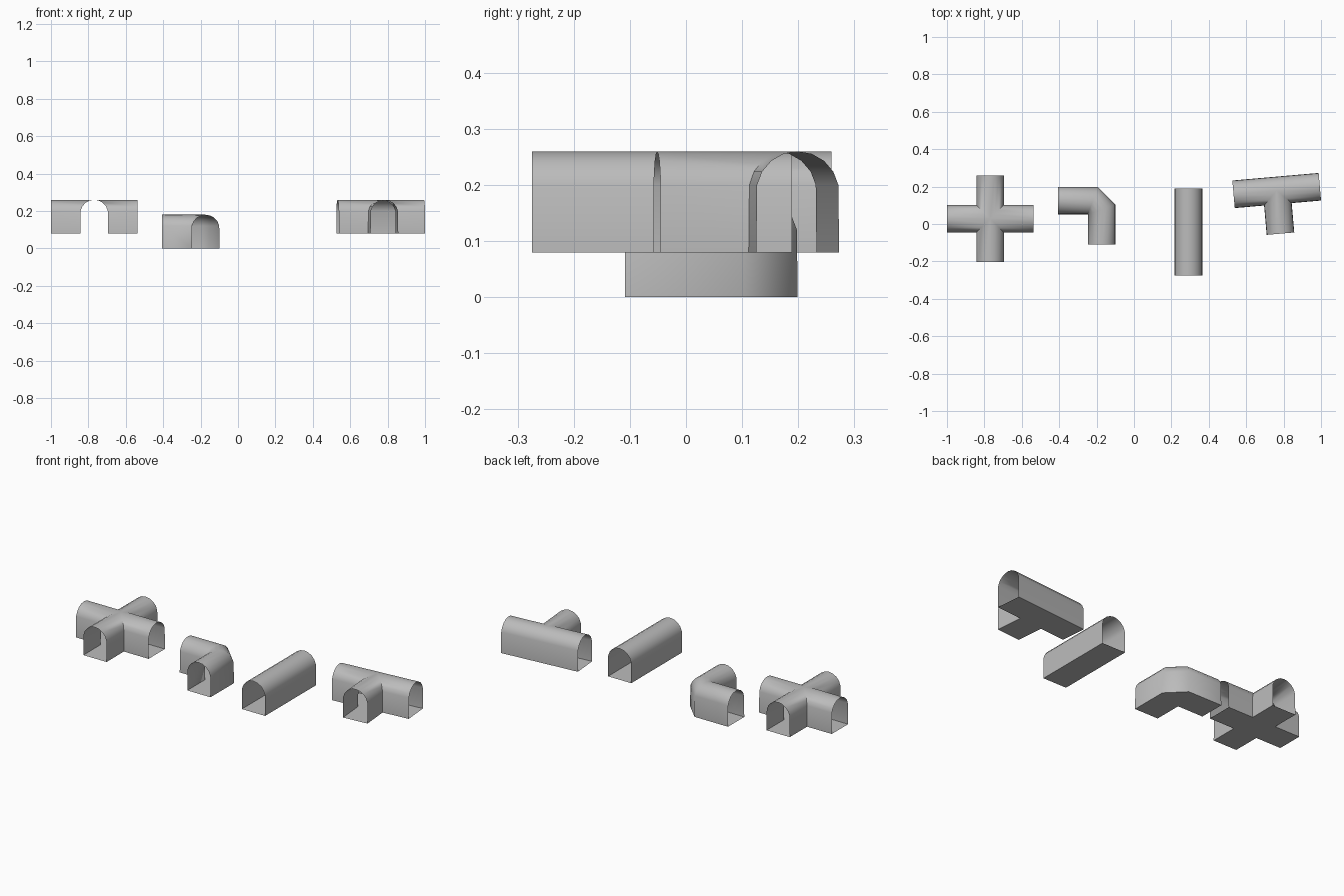
import bpy, bmesh, math
from mathutils import Vector, Matrix

cube = bpy.data.objects.get("Cube")
if cube:
    bpy.data.objects.remove(cube)

W, WALL, LENGTH = 0.074, 0.106, 0.2315   # half width, springing height, arm length

grey = bpy.data.materials.new("tunnel grey")
grey.use_nodes = True
grey.diffuse_color = (0.5, 0.5, 0.5, 1)
bsdf = next(n for n in grey.node_tree.nodes if n.type == 'BSDF_PRINCIPLED')
bsdf.inputs["Base Color"].default_value = grey.diffuse_color

# Closed section: floor, wall, arched roof, wall (counter-clockwise)
PROFILE = [(-W, 0), (0, 0), (W, 0)]
for i in range(9):
    a = math.radians(11 + i * 158 / 8)
    PROFILE.append((W * math.cos(a), WALL + W * math.sin(a)))


def loft(bm, rings):
    """Skin open-ended tube between matching rings of points."""
    loops = [[bm.verts.new(p) for p in ring] for ring in rings]
    n = len(PROFILE)
    for a, b in zip(loops, loops[1:]):
        for i in range(n):
            j = (i + 1) % n
            bm.faces.new((a[i], a[j], b[j], b[i]))


def arm(bm, angle, left, right):
    """Arm from the hub; a side that meets another arm starts on the diagonal."""
    turn = Matrix.Rotation(math.radians(angle), 3, 'Z')
    start = [turn @ Vector((abs(u) if (left if u > 0 else right) else 0, u, z))
             for u, z in PROFILE]
    end = [turn @ Vector((LENGTH, u, z)) for u, z in PROFILE]
    loft(bm, [start, end])


def section(left, right):
    """Profile stretched between two plan points."""
    l, r = Vector((*left, 0)), Vector((*right, 0))
    return [r.lerp(l, (u + W) / (2 * W)) + Vector((0, 0, z)) for u, z in PROFILE]


def finish(name, bm, location, spin=0):
    bmesh.ops.remove_doubles(bm, verts=bm.verts, dist=0.0005)
    bmesh.ops.dissolve_degenerate(bm, edges=bm.edges, dist=0.0005)
    mesh = bpy.data.meshes.new(name)
    bm.to_mesh(mesh)
    bm.free()
    mesh.materials.append(grey)
    ob = bpy.data.objects.new(name, mesh)
    ob.location = location
    ob.rotation_euler.z = math.radians(spin)
    bpy.context.collection.objects.link(ob)
    bpy.ops.object.select_all(action='DESELECT')
    ob.select_set(True)
    bpy.context.view_layer.objects.active = ob
    bpy.ops.object.shade_smooth_by_angle(angle=math.radians(50))


# Crossing, tee and straight tunnels: angle, left joined, right joined
hubs = {
    "cross_tunnel": ([(a, True, True) for a in (0, 90, 180, 270)], (-0.769, 0.028, 0.08), 0),
    "tee_tunnel": ([(0, False, True), (180, True, False), (270, True, True)],
                   (0.763, 0.179, 0.08), 5),
    "straight_tunnel": ([(90, False, False), (270, False, False)], (0.291, -0.043, 0.08), 0),
}
for name, (arms, location, spin) in hubs.items():
    bm = bmesh.new()
    for a in arms:
        arm(bm, *a)
    finish(name, bm, location, spin)

# Corner tunnel: swept round its inner corner, with a chamfered outer side
bm = bmesh.new()
D, CUT, REACH = 2 * W, 0.053, -0.16
loft(bm, [section((REACH, D), (REACH, 0)),
          section((CUT, D), (0, 0)),
          section((D, CUT), (0, 0)),
          section((D, REACH), (0, REACH))])
finish("corner_tunnel", bm, (-0.247, 0.051, 0))
